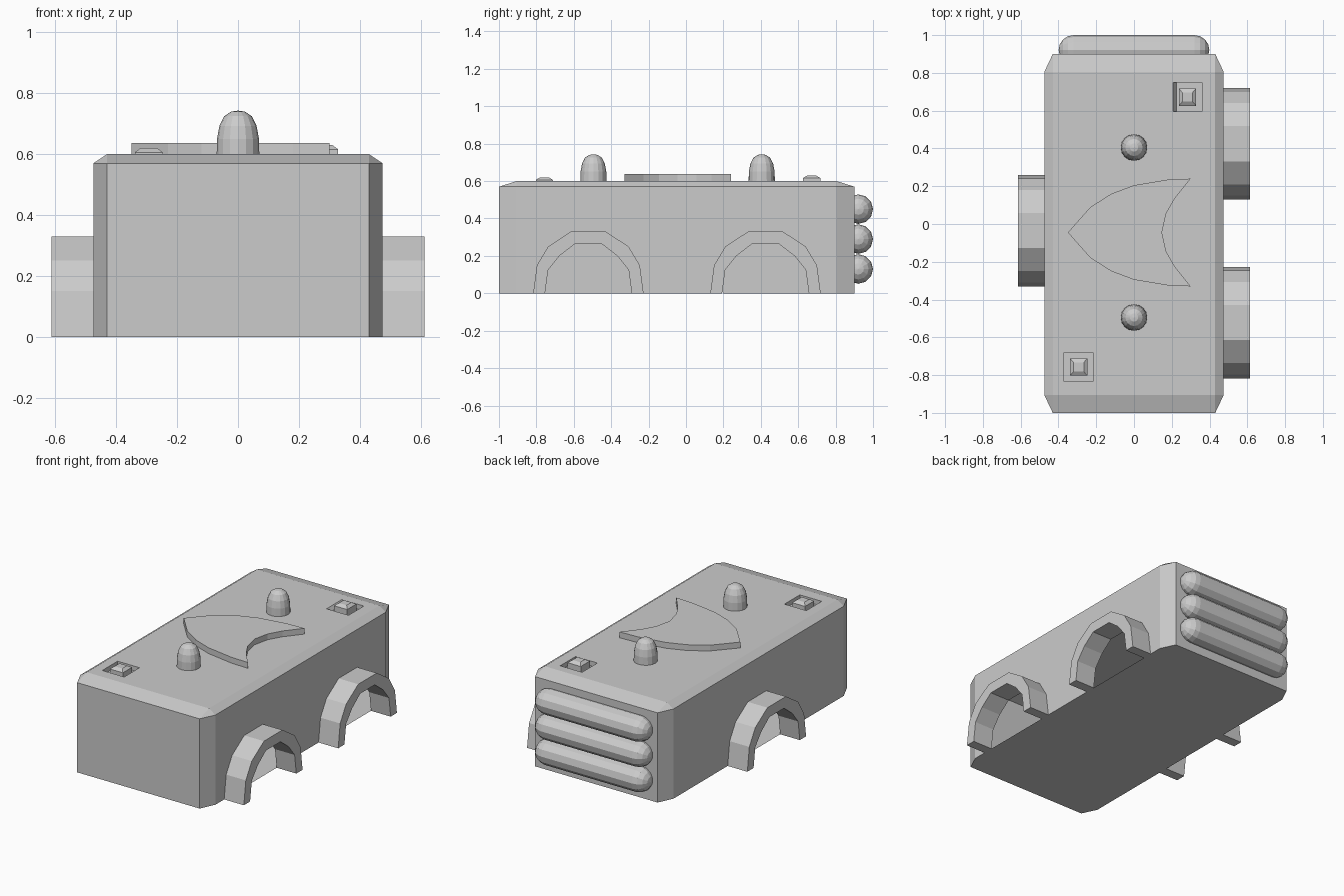
import bpy
import bmesh
from math import pi, sin, cos
from mathutils import Vector, Matrix

if "Cube" in bpy.data.objects:
    bpy.data.objects.remove(bpy.data.objects["Cube"], do_unlink=True)

grey = bpy.data.materials.new("plain_grey")
grey.use_nodes = True
grey.diffuse_color = (0.6, 0.6, 0.6, 1)
grey.node_tree.nodes["Principled BSDF"].inputs["Base Color"].default_value = (0.6, 0.6, 0.6, 1)


def finish(name, bm, recalc=True):
    if recalc:
        bmesh.ops.recalc_face_normals(bm, faces=bm.faces[:])
    mesh = bpy.data.meshes.new(name)
    bm.to_mesh(mesh)
    bm.free()
    mesh.materials.append(grey)
    obj = bpy.data.objects.new(name, mesh)
    bpy.context.collection.objects.link(obj)
    return obj


def prism(name, points, push):
    """Extrude a closed outline of 3D points along push."""
    bm = bmesh.new()
    face = bm.faces.new([bm.verts.new(p) for p in points])
    geom = bmesh.ops.extrude_face_region(bm, geom=[face], use_keep_orig=True)["geom"]
    bmesh.ops.translate(bm, vec=push, verts=[v for v in geom if isinstance(v, bmesh.types.BMVert)])
    return finish(name, bm)


def lathe(name, profile, location, sides, axis="Z"):
    """Spin (radius, height) points about the chosen axis."""
    bm = bmesh.new()
    verts = [bm.verts.new((r, 0, h)) for r, h in profile]
    edges = [bm.edges.new(pair) for pair in zip(verts, verts[1:])]
    bmesh.ops.spin(bm, geom=verts + edges, cent=(0, 0, 0), axis=(0, 0, 1),
                   angle=2 * pi, steps=sides, use_duplicate=False)
    bmesh.ops.remove_doubles(bm, verts=bm.verts[:], dist=0.0005)
    if axis == "X":
        bmesh.ops.rotate(bm, verts=bm.verts[:], cent=(0, 0, 0), matrix=Matrix.Rotation(pi / 2, 3, "Y"))
    bmesh.ops.translate(bm, vec=location, verts=bm.verts[:])
    return finish(name, bm)


# Arch outlines, as half profiles (offset, height)
OUTER = [(0.295, 0), (0.275, 0.15), (0.215, 0.25), (0.093, 0.33)]
INNER = [(0.232, 0), (0.215, 0.125), (0.155, 0.2), (0.073, 0.263)]
ARCHES = {1: [-0.522, 0.425], -1: [-0.035]}


def arch_line(half, centre):
    return [(centre - y, z) for y, z in half] + [(centre + y, z) for y, z in reversed(half)]


# Hollow body: chamfered box with arched openings in the side walls
W, FRONT, BACK, EDGE, TOP = 0.475, -1.0, 0.9, 0.57, 0.6
CX, CY = 0.045, 0.095
BUTTONS = [("front", -0.293, -0.757, 0.62), ("back", 0.283, 0.672, 0.63)]
PIT = 0.077

bm = bmesh.new()
cache = {}


def vert(x, y, z):
    key = (round(x, 4), round(y, 4), round(z, 4))
    if key not in cache:
        cache[key] = bm.verts.new(key)
    return cache[key]


def face(points):
    return bm.faces.new([vert(*p) for p in points])


ring = [(W - CX, FRONT), (W, FRONT + CY), (W, BACK - CY), (W - CX, BACK)]
ring += [(-x, y) for x, y in reversed(ring)]
lid = [(x, y, TOP) for x, y in [(W - CX, FRONT + CY), (W - CX, BACK - CY),
                                (CX - W, BACK - CY), (CX - W, FRONT + CY)]]
top_face = face(lid)
face([(x, y, 0) for x, y in reversed(ring)])
for i, (a, b) in enumerate(zip(ring, ring[1:] + ring[:1])):
    wall = [(*a, 0)]
    if i in (1, 5):
        side = 1 if i == 1 else -1
        for centre in ARCHES[side]:
            wall += [(side * W, y, z) for y, z in arch_line(OUTER, centre)[::side]]
    face(wall + [(*b, 0), (*b, EDGE), (*a, EDGE)])
    # Sloped top rim and corner triangles
    corner = lid[i // 2]
    if i % 2 == 0:
        face([(*a, EDGE), (*b, EDGE), corner])
    else:
        face([(*a, EDGE), (*b, EDGE), lid[(i // 2 + 1) % 4], corner])
bmesh.ops.recalc_face_normals(bm, faces=bm.faces[:])
bm.normal_update()

# Two square pits sunk into the lid
for name, px, py, height in BUTTONS:
    for axis, mid in ((Vector((1, 0, 0)), px), (Vector((0, 1, 0)), py)):
        for sign in (-1, 1):
            flat = [f for f in bm.faces if f.normal.z > 0.99 and f.calc_center_median().z > 0.599]
            parts = set(flat) | {e for f in flat for e in f.edges} | {v for f in flat for v in f.verts}
            bmesh.ops.bisect_plane(bm, geom=list(parts), plane_co=axis * (mid + sign * PIT), plane_no=axis)
            bm.normal_update()
floors = []
for name, px, py, height in BUTTONS:
    cell = [f for f in bm.faces if f.calc_center_median().z > 0.599
            and abs(f.calc_center_median().x - px) < PIT and abs(f.calc_center_median().y - py) < PIT]
    made = bmesh.ops.extrude_face_region(bm, geom=cell)["geom"]
    bmesh.ops.delete(bm, geom=[f for f in cell if f.is_valid], context="FACES_ONLY")
    for v in made:
        if isinstance(v, bmesh.types.BMVert):
            v.co.z -= 0.03
            if name == "back" and v.co.x < px:
                v.co.x += 0.02
bm.normal_update()
finish("body", bm, recalc=False)

# Wheel arches standing out from the side walls
for side, centres in ARCHES.items():
    for n, centre in enumerate(centres):
        outline = arch_line(OUTER, centre) + arch_line(INNER, centre)[::-1]
        prism(f"{'left' if side > 0 else 'right'}_arch_{n + 1}",
              [(side * W, y, z) for y, z in outline], (side * 0.138, 0, 0))

# Raised swept plate on the lid
tip_y = -0.045
sweep = [(-0.29, 0.068), (-0.23, 0.135), (-0.12, 0.205), (0, 0.25), (0.18, 0.28), (0.3, 0.285)]
notch = [(0.217, 0.182), (0.17, 0.1)]
upper = sweep + notch
plate = [(-0.35, 0)] + upper + [(0.148, 0)] + [(x, -y) for x, y in reversed(upper)]
prism("swept_plate", [(x, y + tip_y, TOP) for x, y in plate], (0, 0, 0.037))

# Domed pegs
DOME = [(0.07, 0), (0.069, 0.05), (0.061, 0.093), (0.045, 0.125), (0.022, 0.14), (0, 0.143)]
for name, y in (("front_peg", -0.495), ("back_peg", 0.405)):
    lathe(name, DOME, (0, y, TOP), 16)

# Tapered buttons sitting in the pits
for name, px, py, height in BUTTONS:
    bm = bmesh.new()
    layers = []
    for hx, hy, z in ((0.046, 0.046, 0.57), (0.046, 0.046, height - 0.014), (0.027, 0.024, height)):
        layers.append([bm.verts.new((px + sx * hx, py + sy * hy, z))
                       for sx, sy in ((-1, -1), (1, -1), (1, 1), (-1, 1))])
    for low, high in zip(layers, layers[1:]):
        for i in range(4):
            j = (i + 1) % 4
            bm.faces.new((low[i], low[j], high[j], high[i]))
    bm.faces.new(layers[0][::-1])
    bm.faces.new(layers[-1])
    finish(name + "_button", bm)

# Three round-ended bars across the back
R, HALF = 0.079, 0.32
cap = [(R * cos(k * pi / 8), HALF + R * sin(k * pi / 8)) for k in range(5)]
bar = [(r, -h) for r, h in reversed(cap)] + cap
for n, z in enumerate((0.13, 0.29, 0.45)):
    lathe(f"rear_bar_{n + 1}", bar, (0, 0.921, z), 12, "X")
